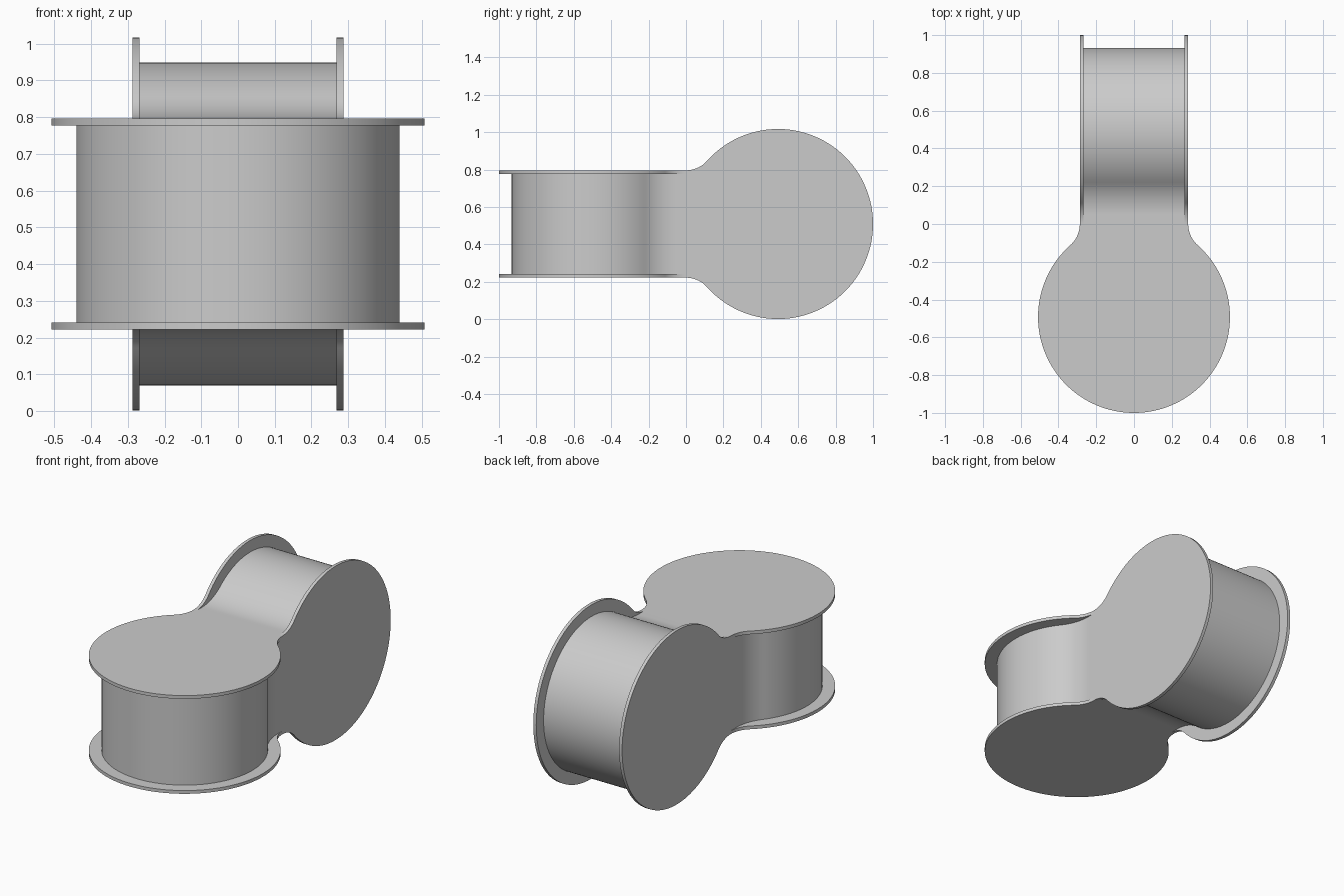
import bpy, bmesh, math
from mathutils import Matrix, Vector

cube = bpy.data.objects.get("Cube")
if cube:
    bpy.data.objects.remove(cube, do_unlink=True)

HALF = 0.287        # half width of the square neck
CENTRE = 0.492      # distance of each drum axis from the middle
FLANGE_R, CORE_R = 0.508, 0.44
RIM = 0.019         # flange thickness
MID_Z = 0.509

grey = bpy.data.materials.new("light_grey")
grey.use_nodes = True
colour = (0.6, 0.6, 0.6, 1)
grey.diffuse_color = colour
grey.node_tree.nodes["Principled BSDF"].inputs["Base Color"].default_value = colour


def keyhole(radius, neck_y, arc_steps=96, fillet_steps=16):
    """Round outline opening through two fillets into the neck, ending at y = 0."""
    d = CENTRE + neck_y
    f = (HALF**2 + d**2 - radius**2) / (2 * (radius - HALF))
    touch = math.atan2(d, HALF + f)
    side = []
    for i in range(fillet_steps + 1):
        a = math.pi + touch * (1 - i / fillet_steps)
        side.append((HALF + f + f * math.cos(a), neck_y - f * -math.sin(a)))
    side.append((HALF, 0))
    # Right side of the round part, from the bottom up to the fillet
    arc = []
    for i in range(arc_steps // 2 + 1):
        a = -math.pi / 2 + (touch + math.pi / 2) * i / (arc_steps // 2)
        arc.append((radius * math.cos(a), radius * math.sin(a) - CENTRE))
    right = arc + side[1:]
    left = [(-x, y) for x, y in right[:0:-1]]
    return left + right


flange = keyhole(FLANGE_R, 0)
core = keyhole(CORE_R, -0.05)


def add_drum(bm, matrix):
    """Core wall with a flange on each end, left open at the neck."""
    inner = HALF - RIM
    levels = [(flange, -HALF), (flange, -inner), (core, -inner),
              (core, inner), (flange, inner), (flange, HALF)]
    rings = [[bm.verts.new(matrix @ Vector((x, y, z))) for x, y in outline]
             for outline, z in levels]
    for low, high in zip(rings, rings[1:]):
        for i in range(len(low) - 1):
            bm.faces.new((low[i], low[i + 1], high[i + 1], high[i]))
    bm.faces.new(rings[0][::-1])
    bm.faces.new(rings[-1])


# Upright drum in front, the same drum turned on its side behind
bm = bmesh.new()
swap = Matrix(((0, 0, 1, 0), (0, -1, 0, 0), (1, 0, 0, 0), (0, 0, 0, 1)))
lift = Matrix.Translation((0, 0, MID_Z))
add_drum(bm, lift)
add_drum(bm, lift @ swap)
bmesh.ops.remove_doubles(bm, verts=bm.verts, dist=0.0002)

mesh = bpy.data.meshes.new("twisted_double_drum")
bm.to_mesh(mesh)
bm.free()
mesh.materials.append(grey)
body = bpy.data.objects.new("twisted_double_drum", mesh)
bpy.context.collection.objects.link(body)
bpy.context.view_layer.objects.active = body
body.select_set(True)
bpy.ops.object.shade_smooth_by_angle(angle=math.radians(30))
